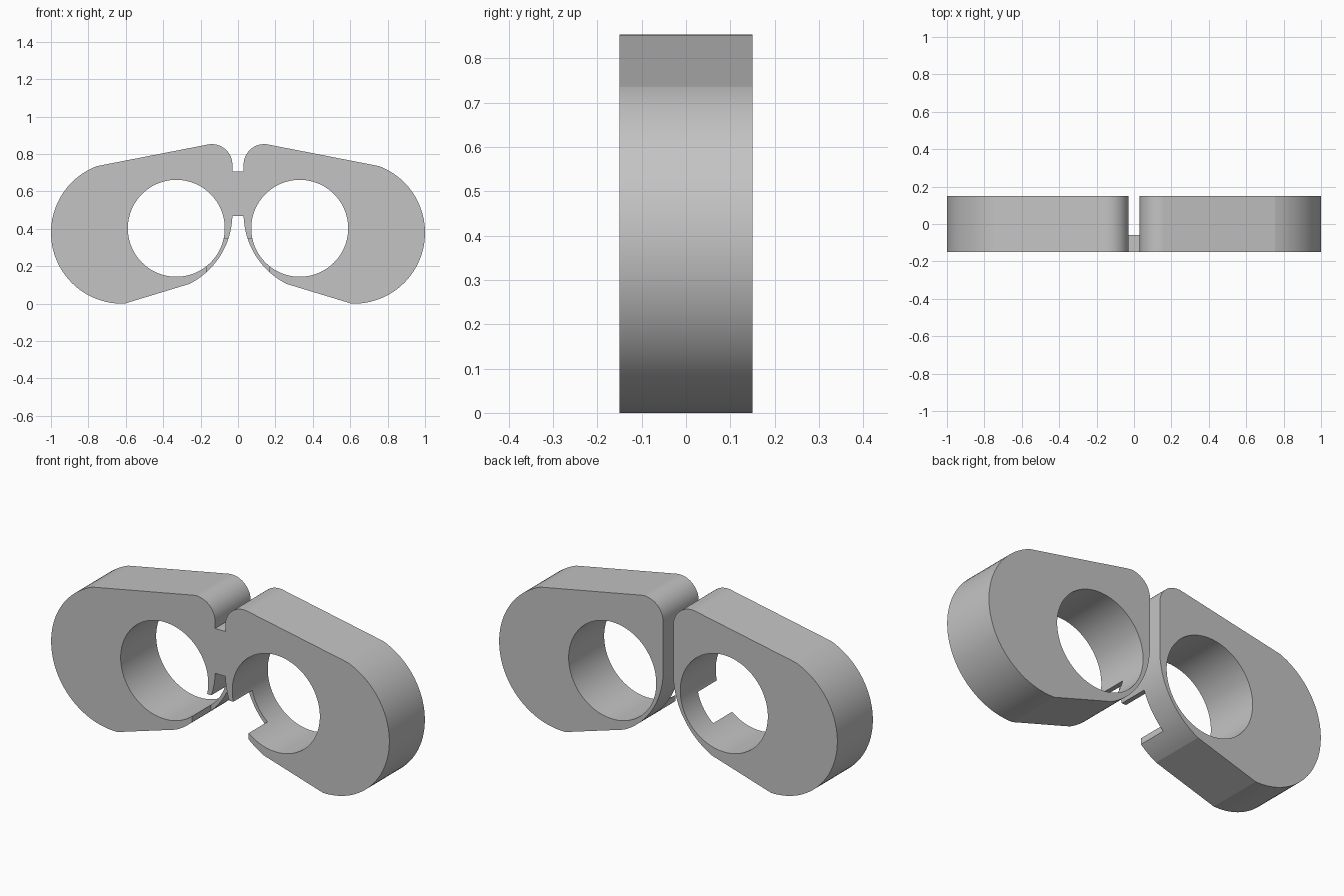
import bpy, bmesh
from math import sin, cos, radians
from mathutils import Matrix

if "Cube" in bpy.data.objects:
    bpy.data.objects.remove(bpy.data.objects["Cube"], do_unlink=True)

HALF_DEPTH = 0.15

grey = bpy.data.materials.new("plain grey")
grey.use_nodes = True
grey.diffuse_color = (0.55, 0.55, 0.55, 1)
grey.node_tree.nodes["Principled BSDF"].inputs["Base Color"].default_value = (0.55, 0.55, 0.55, 1)


def arc(cx, cz, r, start, end, steps):
    angles = [radians(start + (end - start) * i / steps) for i in range(steps + 1)]
    return [(cx + r * cos(a), cz + r * sin(a)) for a in angles]


def add_object(name, bm):
    bmesh.ops.recalc_face_normals(bm, faces=bm.faces)
    mesh = bpy.data.meshes.new(name)
    bm.to_mesh(mesh)
    bm.free()
    mesh.materials.append(grey)
    obj = bpy.data.objects.new(name, mesh)
    bpy.context.collection.objects.link(obj)
    return obj


def prism(name, outline, y0, y1):
    bm = bmesh.new()
    face = bm.faces.new([bm.verts.new((x, y0, z)) for x, z in outline])
    side = bmesh.ops.extrude_face_region(bm, geom=[face])["geom"]
    verts = [v for v in side if isinstance(v, bmesh.types.BMVert)]
    bmesh.ops.translate(bm, verts=verts, vec=(0, y1 - y0, 0))
    return add_object(name, bm)


def box(name, x0, x1, y0, y1, z0, z1):
    return prism(name, [(x0, z0), (x1, z0), (x1, z1), (x0, z1)], y0, y1)


# Left half: outer end, slanted top, rounded inner corner, inner curve, slanted base
outline = (arc(0.62, 0.38, 0.38, -92, 69.3, 44)
           + arc(0.14, 0.743, 0.11, 78.6, 180, 28)
           + arc(0.45, 0.48, 0.42, 180, 243, 20))
frame = prism("lens_frames", outline, -HALF_DEPTH, HALF_DEPTH)

# Round lens opening, and a notch through the front part of the thin inner wall
opening = prism("opening_cutter", arc(0.33, 0.403, 0.259, 0, 356.25, 95), -0.3, 0.3)
notch = box("notch_cutter", -0.2, 0.168, -0.3, 0.01, -0.1, 0.345)

bpy.context.view_layer.objects.active = frame
frame.select_set(True)
for cutter in (opening, notch):
    cutter.hide_render = True
    mod = frame.modifiers.new("cut", "BOOLEAN")
    mod.operation = "DIFFERENCE"
    mod.solver = "EXACT"
    mod.object = cutter
    bpy.ops.object.modifier_apply(modifier=mod.name)
    bpy.data.objects.remove(cutter, do_unlink=True)

# Mirror to the other side
mirror = frame.modifiers.new("mirror", "MIRROR")
mirror.use_mirror_merge = False
bpy.ops.object.modifier_apply(modifier=mirror.name)
bpy.ops.object.shade_smooth_by_angle(angle=radians(8))

# Thin bridge joining the halves at the front
box("bridge", -0.03, 0.03, -HALF_DEPTH, -0.06, 0.468, 0.708)
